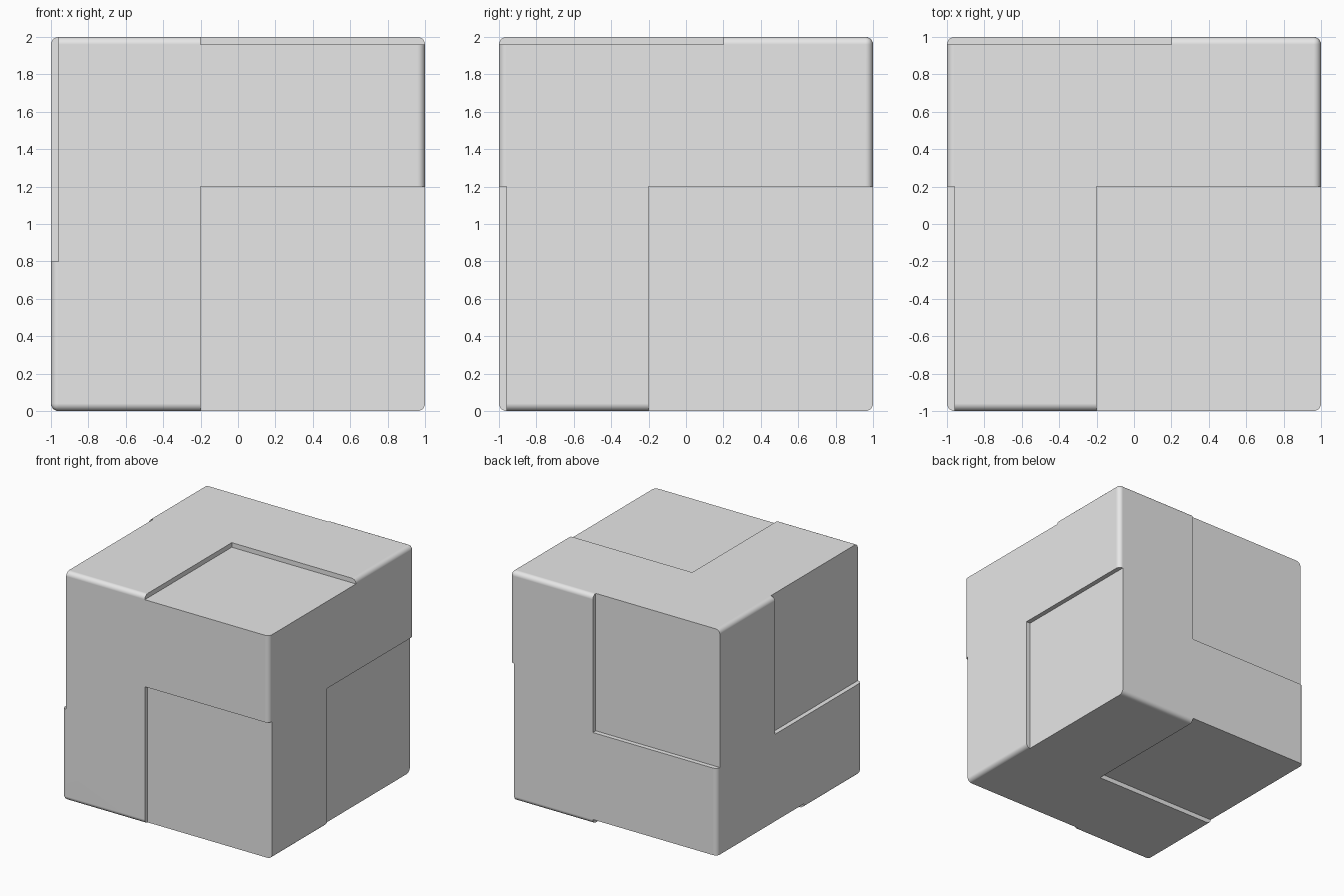
import bpy
import bmesh
from mathutils import Vector

if "Cube" in bpy.data.objects:
    bpy.data.objects.remove(bpy.data.objects["Cube"], do_unlink=True)

RADIUS = 0.04     # rounded edge of the block
DEPTH = 0.0402    # recess depth, just past the rounding
OUT = 1.1         # cutters overshoot the block
INNER = 0.2       # inner border of each recess
CENTRE = Vector((0, 0, 1))


def make_object(name, bm):
    mesh = bpy.data.meshes.new(name)
    bmesh.ops.recalc_face_normals(bm, faces=bm.faces)
    bm.to_mesh(mesh)
    bm.free()
    obj = bpy.data.objects.new(name, mesh)
    bpy.context.collection.objects.link(obj)
    return obj


def add_box(bm, low, high):
    verts = bmesh.ops.create_cube(bm, size=1)["verts"]
    for v in verts:
        v.co = Vector([b if c > 0 else a for c, a, b in zip(v.co, low, high)]) + CENTRE


# Plain grey
grey = bpy.data.materials.new("light grey")
grey.use_nodes = True
grey.diffuse_color = (0.8, 0.8, 0.8, 1)
grey.node_tree.nodes["Principled BSDF"].inputs["Base Color"].default_value = grey.diffuse_color

# Block with rounded edges
bm = bmesh.new()
add_box(bm, (-1, -1, -1), (1, 1, 1))
bmesh.ops.bevel(bm, geom=bm.edges[:], offset=RADIUS, segments=5, profile=0.5, affect='EDGES')
block = make_object("block", bm)
block.data.materials.append(grey)

# Corner recesses: front, left side and top, each repeated through the centre
floor = 1 - DEPTH
recesses = [
    ((-INNER, -OUT, -OUT), (OUT, -floor, INNER)),
    ((floor, -INNER, -OUT), (OUT, OUT, INNER)),
    ((-INNER, -OUT, floor), (OUT, INNER, OUT)),
]
bm = bmesh.new()
for low, high in recesses:
    add_box(bm, low, high)
    add_box(bm, [-c for c in high], [-c for c in low])
cutter = make_object("recess_cutter", bm)
cutter.hide_render = True

# Cut the recesses
bpy.ops.object.select_all(action='DESELECT')
bpy.context.view_layer.objects.active = block
block.select_set(True)
cut = block.modifiers.new("recesses", 'BOOLEAN')
cut.operation = 'DIFFERENCE'
cut.solver = 'EXACT'
cut.object = cutter
bpy.ops.object.modifier_apply(modifier=cut.name)
bpy.data.objects.remove(cutter, do_unlink=True)

# Smooth rounded edges, flat faces, crisp recess borders
bpy.ops.object.shade_smooth_by_angle()
weighted = block.modifiers.new("flat faces", 'WEIGHTED_NORMAL')
weighted.keep_sharp = True
